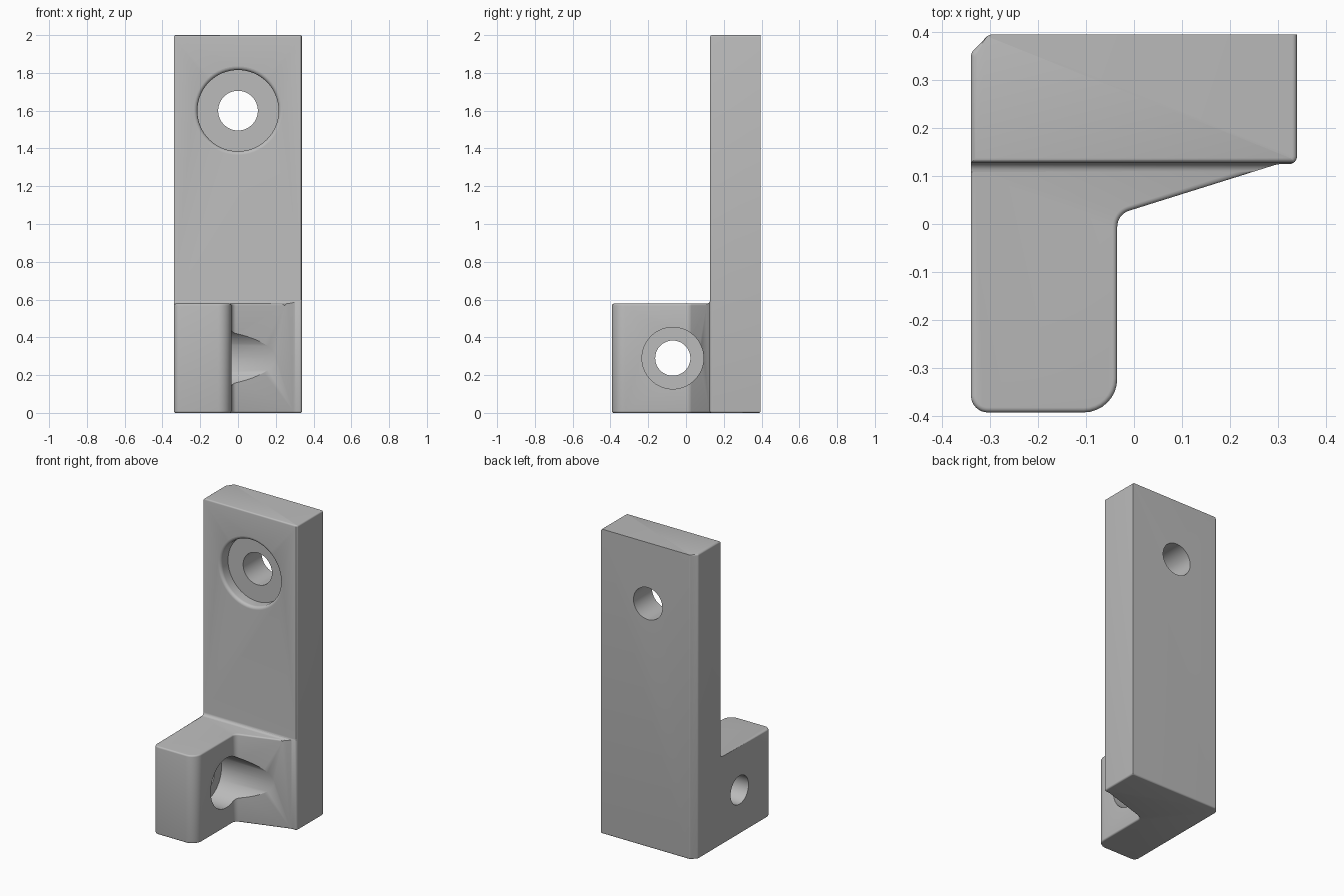
import bpy, bmesh, math
from mathutils import Vector, Matrix

if "Cube" in bpy.data.objects:
    bpy.data.objects.remove(bpy.data.objects["Cube"])

grey = bpy.data.materials.new("plain grey")
grey.use_nodes = True
colour = (0.5, 0.5, 0.5, 1)
grey.diffuse_color = colour
grey.node_tree.nodes["Principled BSDF"].inputs["Base Color"].default_value = colour


def rounded(corners, steps=8):
    """Turn (x, y, radius) corners into an outline with arcs."""
    out = []
    for i, (x, y, r) in enumerate(corners):
        p = Vector((x, y))
        if r == 0:
            out.append(p)
            continue
        a = (Vector(corners[i - 1][:2]) - p).normalized()
        b = (Vector(corners[(i + 1) % len(corners)][:2]) - p).normalized()
        half = a.angle(b) / 2
        centre = p + (a + b).normalized() * r / math.sin(half)
        start = p + a * r / math.tan(half) - centre
        end = p + b * r / math.tan(half) - centre
        sweep = start.angle_signed(end)
        for k in range(steps + 1):
            out.append(centre + Matrix.Rotation(-sweep * k / steps, 2) @ start)
    return out


def make_object(name, bm):
    bmesh.ops.recalc_face_normals(bm, faces=bm.faces)
    mesh = bpy.data.meshes.new(name)
    bm.to_mesh(mesh)
    bm.free()
    obj = bpy.data.objects.new(name, mesh)
    bpy.context.collection.objects.link(obj)
    mesh.materials.append(grey)
    return obj


def prism(name, outline, shift, place=Matrix()):
    """Extrude a flat outline and then place it."""
    bm = bmesh.new()
    face = bm.faces.new([bm.verts.new((p.x, p.y, 0)) for p in outline])
    new = bmesh.ops.extrude_face_region(bm, geom=[face])["geom"]
    bmesh.ops.translate(bm, vec=(0, 0, shift),
                        verts=[v for v in new if isinstance(v, bmesh.types.BMVert)])
    bm.transform(place)
    return make_object(name, bm)


def lathe(name, profile, place, sides=64):
    """Closed turned solid from (radius, depth) pairs around z."""
    bm = bmesh.new()
    rings = [[bm.verts.new((r * math.cos(math.tau * k / sides),
                            r * math.sin(math.tau * k / sides), d))
              for k in range(sides)] for r, d in profile]
    for lower, upper in zip(rings, rings[1:]):
        for k in range(sides):
            n = (k + 1) % sides
            bm.faces.new((lower[k], lower[n], upper[n], upper[k]))
    bm.faces.new(rings[0])
    bm.faces.new(rings[-1])
    bm.transform(place)
    return make_object(name, bm)


def cut(target, cutter):
    mod = target.modifiers.new("cut", 'BOOLEAN')
    mod.operation, mod.solver, mod.object = 'DIFFERENCE', 'EXACT', cutter
    bpy.context.view_layer.objects.active = target
    bpy.ops.object.modifier_apply(modifier=mod.name)
    bpy.data.objects.remove(cutter)


HEIGHT, FOOT_TOP, FRONT = 2.0, 0.578, 0.128

# Bracket body: full plan outline, extruded
plan = rounded([(-0.34, -0.393, 0.035), (-0.035, -0.393, 0.07), (-0.035, 0.02, 0.035),
                (0.3, 0.125, 0.06), (0.34, 0.125, 0.016), (0.34, 0.395, 0),
                (-0.303, 0.395, 0.015), (-0.34, 0.357, 0.02)])
bracket = prism("mounting_bracket", plan, HEIGHT)

# Clear the space above the foot, leaving a fillet against the plate
step = rounded([(-1, FOOT_TOP, 0), (FRONT, FOOT_TOP, 0.02), (FRONT, 3, 0), (-1, 3, 0)])
along_x = Matrix(((0, 0, 1, -1), (1, 0, 0, 0), (0, 1, 0, 0), (0, 0, 0, 1)))
cut(bracket, prism("step_cutter", step, 2, along_x))

# Soften the rims of the plate top, foot top and base
bm = bmesh.new()
bm.from_mesh(bracket.data)


def on_rim(edge):
    a, b = (v.co for v in edge.verts)
    if abs(a.z - b.z) > 1e-4:
        return False
    if abs(a.z - HEIGHT) < 1e-4:
        return min(a.y, b.y) < 0.39
    if abs(a.z - FOOT_TOP) < 1e-4:
        return min(a.y, b.y) < 0.1
    return abs(a.z) < 1e-4


rim = [e for e in bm.edges if on_rim(e) and e.calc_face_angle(0) > 1]
bmesh.ops.bevel(bm, geom=rim, offset=0.01, segments=4, profile=0.5,
                affect='EDGES', clamp_overlap=False)
bm.to_mesh(bracket.data)
bm.free()

# Counterbored plate hole with a rounded lip
lip = [(0.235 - 0.02 * math.sin(t), 0.02 - 0.02 * math.cos(t))
       for t in (math.pi / 2 * k / 6 for k in range(7))]
lip = [(0.215 + 0.02 * (1 - math.sin(math.pi / 2 * k / 6)),
        0.02 * (1 - math.cos(math.pi / 2 * k / 6))) for k in range(7)]
plate_bore = [(0.235, -0.05)] + lip + [(0.215, 0.075), (0.105, 0.075), (0.105, 0.5)]
facing_back = Matrix.Translation((0, FRONT, 1.6)) @ Matrix.Rotation(-math.pi / 2, 4, 'X')
cut(bracket, lathe("plate_hole_cutter", plate_bore, facing_back))

# Counterbored cross hole through the foot, scooping the web
foot_bore = [(0.163, -1), (0.163, 0.185), (0.093, 0.185), (0.093, 1)]
facing_right = Matrix.Translation((0, -0.07, 0.29)) @ Matrix.Rotation(-math.pi / 2, 4, 'Y')
cut(bracket, lathe("foot_hole_cutter", foot_bore, facing_right))

# Smooth shading with crisp edges
bpy.ops.object.select_all(action='DESELECT')
bracket.select_set(True)
bpy.context.view_layer.objects.active = bracket
bpy.ops.object.shade_smooth_by_angle(angle=math.radians(30))
